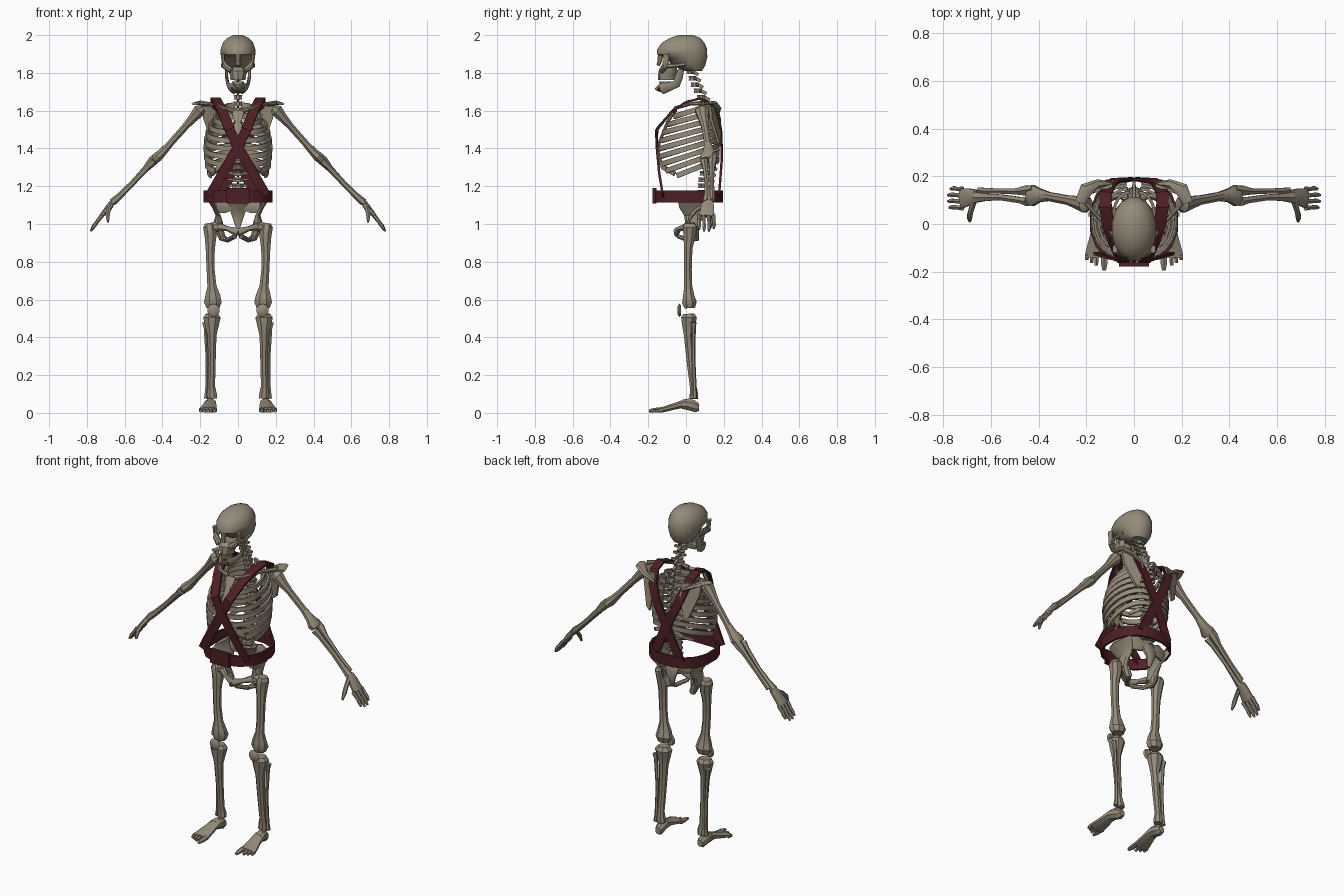
import bpy, bmesh, math
from mathutils import Vector

def material(name, rgb):
    m = bpy.data.materials.new(name)
    m.diffuse_color = (*rgb, 1)
    return m

BONE = material("aged_bone", (0.30, 0.26, 0.19))
LEATHER = material("dark_red_leather", (0.075, 0.014, 0.017))
X, Y, Z = Vector((1, 0, 0)), Vector((0, 1, 0)), Vector((0, 0, 1))

def finish(name, bm, mat, mirror, angle):
    bmesh.ops.recalc_face_normals(bm, faces=bm.faces)
    me = bpy.data.meshes.new(name)
    bm.to_mesh(me)
    bm.free()
    me.materials.append(mat)
    ob = bpy.data.objects.new(name, me)
    bpy.context.collection.objects.link(ob)
    bpy.ops.object.select_all(action='DESELECT')
    ob.select_set(True)
    bpy.context.view_layer.objects.active = ob
    bpy.ops.object.shade_smooth_by_angle(angle=math.radians(angle))
    if mirror:
        ob.modifiers.new("mirror", 'MIRROR').use_mirror_merge = False
    return ob

def loft(name, rings, ref=X, n=8, mat=BONE, mirror=False, axis=None, angle=35):
    """Tube through rings (x, y, z, half size along ref, half size across); n=4 is rectangular."""
    bm = bmesh.new()
    pts = [Vector(r[:3]) for r in rings]
    k, off = (math.sqrt(2), math.pi / 4) if n == 4 else (1, math.pi / n)
    loops = []
    for i, r in enumerate(rings):
        t = axis or (pts[min(i + 1, len(pts) - 1)] - pts[max(i - 1, 0)]).normalized()
        s = (ref - t * ref.dot(t)).normalized()
        o = t.cross(s)
        loops.append([bm.verts.new(pts[i] + s * r[3] * k * math.cos(off + math.tau * j / n)
                                   + o * r[4] * k * math.sin(off + math.tau * j / n)) for j in range(n)])
    for a, b in zip(loops, loops[1:]):
        for j in range(n):
            bm.faces.new((a[j], a[(j + 1) % n], b[(j + 1) % n], b[j]))
    bm.faces.new(loops[0][::-1])
    bm.faces.new(loops[-1])
    return finish(name, bm, mat, mirror, angle)

def plate(name, pts, depth, mat=BONE, mirror=False):
    bm = bmesh.new()
    f = bm.faces.new([bm.verts.new(p) for p in pts])
    g = bmesh.ops.extrude_face_region(bm, geom=[f])
    bmesh.ops.translate(bm, vec=depth, verts=[v for v in g["geom"] if isinstance(v, bmesh.types.BMVert)])
    return finish(name, bm, mat, mirror, 30)

# Skull
loft("cranium", [(0, .04, 1.81, .05, .045), (0, .014, 1.84, .075, .09), (0, .005, 1.882, .088, .11),
                 (0, -.02, 1.898, .094, .135), (0, -.02, 1.925, .094, .135), (0, -.015, 1.96, .082, .115),
                 (0, -.005, 1.985, .058, .082), (0, 0, 2.0, .025, .04)], n=16, axis=Z, angle=50)
loft("nasal_bridge", [(0, -.135, 1.9, .018, .015), (0, -.138, 1.865, .012, .014), (0, -.148, 1.838, .016, .01)])
loft("upper_jaw", [(0, -.085, 1.83, .05, .035), (0, -.095, 1.81, .052, .05), (0, -.1, 1.785, .044, .048),
                   (0, -.102, 1.762, .04, .045)], n=10, axis=Z)
loft("cheekbone", [(.08, -.105, 1.9, .012, .018), (.078, -.105, 1.865, .01, .016), (.066, -.112, 1.835, .018, .018),
                   (.035, -.13, 1.812, .016, .016)], mirror=True)
loft("cheek_arch", [(.07, -.105, 1.838, .01, .014), (.086, -.06, 1.838, .006, .01), (.08, .0, 1.848, .008, .012)],
     n=6, mirror=True)
loft("lower_jaw", [(.062, -.025, 1.82, .007, .016), (.06, -.038, 1.775, .007, .022), (.054, -.05, 1.742, .009, .022),
                   (.042, -.1, 1.722, .01, .024), (.026, -.13, 1.715, .012, .03), (0, -.138, 1.713, .012, .031)],
     ref=(X + Y * .3), n=6, mirror=True)
loft("lower_teeth", [(0, -.105, 1.735, .036, .034), (0, -.108, 1.755, .034, .034)], n=10, axis=Z)

# Spine: one drum with a rear spike per vertebra
SPINE = [(.02, 1.81), (.045, 1.74), (.085, 1.66), (.12, 1.55), (.13, 1.45), (.12, 1.34), (.095, 1.24), (.09, 1.12)]
def spine_y(z):
    for (y0, z0), (y1, z1) in zip(SPINE, SPINE[1:]):
        if z >= z1:
            return y0 + (y1 - y0) * (z0 - z) / (z0 - z1)
    return SPINE[-1][0]
for i in range(21):
    z = 1.805 - .0335 * i
    y, r, h = spine_y(z), .022 + .0007 * i, .012
    loft("vertebra", [(0, y, z - h, r, r), (0, y, z, r * .85, r * .85), (0, y, z + h, r, r)], axis=Z)
    loft("vertebra_spike", [(0, y + r * .6, z, .009, .01), (0, y + r + .022, z - .014, .005, .008)], n=4)
    if i < 4 or i > 15:
        loft("vertebra_wing", [(.01, y + .012, z, .008, .008), (r + .018, y + .016, z, .005, .006)], ref=Z, n=4, mirror=True)

# Rib cage
RX = [.085, .125, .15, .165, .173, .177, .175, .17, .158]
FRONT = [-.06, -.095, -.122, -.135, -.142, -.145, -.142, -.14, -.125]
END = [.97] * 6 + [.88, .78, .66]
for i in range(9):
    back = min(.172, .135 + .015 * i)
    rings = []
    for k in range(13):
        a = math.pi * (.04 + (END[i] - .04) * k / 12)
        rings.append((RX[i] * math.sin(a) ** .75, (back + FRONT[i]) / 2 + (back - FRONT[i]) / 2 * math.cos(a),
                      1.63 - .036 * i - (.06 + .007 * i) * (1 - math.cos(a)) / 2, .0135, .006))
    loft("rib", rings, ref=Z, n=4, mirror=True, angle=40)
loft("floating_rib", [(.03, .15, 1.31, .011, .005), (.09, .155, 1.295, .011, .005), (.13, .11, 1.27, .008, .005)],
     ref=Z, n=4, mirror=True)
loft("rib_cartilage", [(.015, -.148, 1.39, .012, .006), (.06, -.143, 1.345, .012, .006), (.1, -.12, 1.3, .012, .006),
                       (.138, -.06, 1.265, .011, .006)], ref=Z, n=4, mirror=True)
loft("breastbone", [(0, -.062, 1.6, .034, .01), (0, -.085, 1.56, .028, .01), (0, -.095, 1.545, .018, .009),
                    (0, -.142, 1.43, .024, .008), (0, -.149, 1.38, .016, .008), (0, -.15, 1.35, .006, .006)])

# Shoulders
loft("collarbone", [(.025, -.06, 1.6, .014, .014), (.08, -.055, 1.615, .01, .01), (.14, .02, 1.635, .009, .009),
                    (.2, .085, 1.64, .014, .01)], ref=Z, mirror=True)
plate("shoulder_blade", [(.195, .12, 1.625), (.09, .155, 1.625), (.085, .17, 1.56), (.115, .172, 1.41),
                         (.14, .165, 1.43), (.185, .125, 1.56)], (0, .014, 0), mirror=True)
loft("shoulder_blade_ridge", [(.09, .168, 1.58, .008, .008), (.15, .17, 1.615, .012, .018),
                              (.2, .145, 1.642, .01, .03), (.228, .09, 1.636, .008, .02)], ref=Z, n=6, mirror=True)

# Arms
loft("upper_arm_bone", [(.185, .085, 1.615, .024, .02), (.205, .085, 1.6, .04, .036), (.235, .09, 1.565, .03, .027),
                        (.275, .1, 1.52, .021, .02), (.355, .115, 1.43, .02, .019), (.395, .12, 1.385, .03, .023),
                        (.425, .12, 1.355, .048, .028), (.44, .12, 1.34, .04, .024)], ref=Y, mirror=True)
loft("ulna", [(.42, .145, 1.365, .016, .022), (.45, .14, 1.335, .024, .026), (.49, .137, 1.29, .015, .017),
              (.57, .138, 1.205, .012, .014), (.65, .14, 1.125, .015, .015)], ref=Y, n=6, mirror=True)
loft("radius", [(.445, .095, 1.335, .022, .022), (.475, .1, 1.305, .015, .016), (.56, .112, 1.215, .014, .015),
                (.625, .112, 1.15, .018, .017), (.665, .112, 1.115, .026, .02)], ref=Y, n=6, mirror=True)

# Hands
loft("palm", [(.662, .118, 1.118, .028, .016), (.685, .115, 1.092, .036, .016), (.725, .108, 1.04, .046, .012)],
     ref=Y, mirror=True)
for i, reach in enumerate((.9, 1, 1.0, .82)):
    y = .068 + .026 * i
    loft("finger", [(.72, y, 1.045, .012, .012), (.72 + .032 * reach, y + .002, 1.045 - .04 * reach, .009, .009),
                    (.72 + .042 * reach, y + .003, 1.045 - .055 * reach, .011, .011),
                    (.72 + .06 * reach, y + .001, 1.045 - .083 * reach, .006, .006)], ref=Y, n=6, mirror=True)
loft("thumb", [(.672, .095, 1.1, .014, .014), (.685, .052, 1.075, .012, .012), (.69, .03, 1.05, .013, .013),
               (.688, .012, 1.01, .006, .006)], n=6, mirror=True)

# Pelvis
loft("hip_wing", [(.105, .025, .965, .03, .036), (.105, .035, 1.01, .026, .04), (.105, .05, 1.045, .014, .06),
                  (.125, .05, 1.085, .012, .085), (.142, .05, 1.115, .014, .092), (.14, .055, 1.135, .011, .07)],
     n=10, axis=Z, mirror=True)
loft("hip_rear", [(.03, .12, 1.1, .03, .016), (.07, .12, 1.1, .045, .016), (.12, .1, 1.095, .04, .014)],
     ref=Z, mirror=True)
loft("pubic_bone", [(.105, .01, .985, .022, .02), (.055, -.035, .975, .013, .013), (0, -.052, .955, .026, .014)],
     ref=Z, mirror=True)
loft("sitting_bone", [(.1, .045, .97, .024, .026), (.082, .05, .925, .02, .022), (.055, .015, .915, .011, .013),
                      (.015, -.042, .935, .014, .012)], ref=X, mirror=True)
loft("sacrum", [(0, .1, 1.13, .055, .026), (0, .125, 1.08, .048, .022), (0, .14, 1.03, .03, .016),
                (0, .125, .975, .01, .008)])

# Legs
loft("thigh_bone", [(.155, .02, 1.005, .02, .028), (.152, .02, .985, .035, .04), (.145, .018, .935, .034, .034),
                    (.147, .012, .87, .026, .024), (.145, .01, .76, .023, .022), (.138, .012, .67, .026, .023),
                    (.134, .014, .62, .043, .032), (.133, .018, .585, .05, .042), (.133, .02, .555, .036, .03)],
     n=8, mirror=True)
loft("thigh_bone_head", [(.088, .02, .985, .018, .018), (.1, .02, .99, .032, .032), (.12, .02, .985, .03, .03),
                         (.15, .02, .97, .024, .026)], ref=Z, mirror=True)
loft("kneecap", [(.13, -.045, .543, .018, .02), (.13, -.036, .543, .033, .035), (.13, -.026, .543, .026, .028)],
     axis=Y, n=10, mirror=True)
loft("shin_bone", [(.138, .015, .525, .034, .032), (.138, .016, .505, .05, .045), (.138, .014, .465, .04, .038),
                   (.138, .014, .41, .026, .027), (.138, .025, .26, .021, .022), (.14, .038, .14, .02, .019),
                   (.138, .042, .1, .028, .024), (.136, .042, .075, .026, .024)], mirror=True)
loft("calf_bone", [(.178, .04, .48, .014, .016), (.172, .04, .45, .011, .012), (.163, .04, .28, .009, .01),
                   (.165, .046, .12, .01, .011), (.17, .046, .075, .012, .014)], n=6, mirror=True)

# Feet
loft("heel", [(.14, .068, .03, .018, .02), (.141, .05, .034, .026, .034), (.144, .015, .045, .03, .034),
              (.148, -.02, .045, .034, .026)], axis=-Y, mirror=True)
loft("foot_arch", [(.146, .0, .052, .032, .025), (.15, -.05, .038, .038, .02), (.158, -.12, .018, .05, .016),
                   (.16, -.14, .015, .05, .014)], axis=-Y, mirror=True)
loft("big_toe", [(.125, -.125, .016, .017, .015), (.125, -.17, .014, .015, .012), (.125, -.195, .011, .009, .008)],
     axis=-Y, n=6, mirror=True)
for i in range(3):
    x = .156 + .02 * i
    loft("small_toe", [(x, -.125, .014, .011, .013), (x + .002, -.175 + .012 * i, .01, .008, .009)],
         axis=-Y, n=6, mirror=True)

# Harness: each strap runs hip, opposite shoulder, then back to the same hip
W, T = .026, .006
loft("crossed_strap", [(x, y, z, W, T) for x, y, z in [
    (.148, -.122, 1.15), (.08, -.142, 1.27), (0, -.155, 1.41), (-.045, -.155, 1.5), (-.083, -.075, 1.595),
    (-.108, .0, 1.645), (-.12, .07, 1.664), (-.118, .13, 1.64), (-.1, .17, 1.57), (-.07, .186, 1.49),
    (0, .19, 1.35), (.09, .175, 1.15)]], n=4, mat=LEATHER, mirror=True)

# Waist belt: rounded ring with a rectangular section
bm = bmesh.new()
loops = []
for j in range(16):
    a = math.tau * (j + .5) / 16
    c, s = math.cos(a), math.sin(a)
    u = Vector((math.copysign(abs(c) ** .85, c), math.copysign(abs(s) ** .85, s)))
    loops.append([bm.verts.new((u.x * (.187 - d), .014 + u.y * (.184 - d), z))
                  for d, z in ((0, 1.115), (0, 1.178), (.012, 1.178), (.012, 1.115))])
for j in range(16):
    a, b = loops[j], loops[(j + 1) % 16]
    for k in range(4):
        bm.faces.new((a[k], b[k], b[(k + 1) % 4], a[(k + 1) % 4]))
finish("waist_belt", bm, LEATHER, False, 30)
plate("belt_buckle", [(-.062, -.178, 1.108), (.062, -.178, 1.108), (.062, -.178, 1.19), (-.062, -.178, 1.19)],
      (0, .022, 0), LEATHER)
